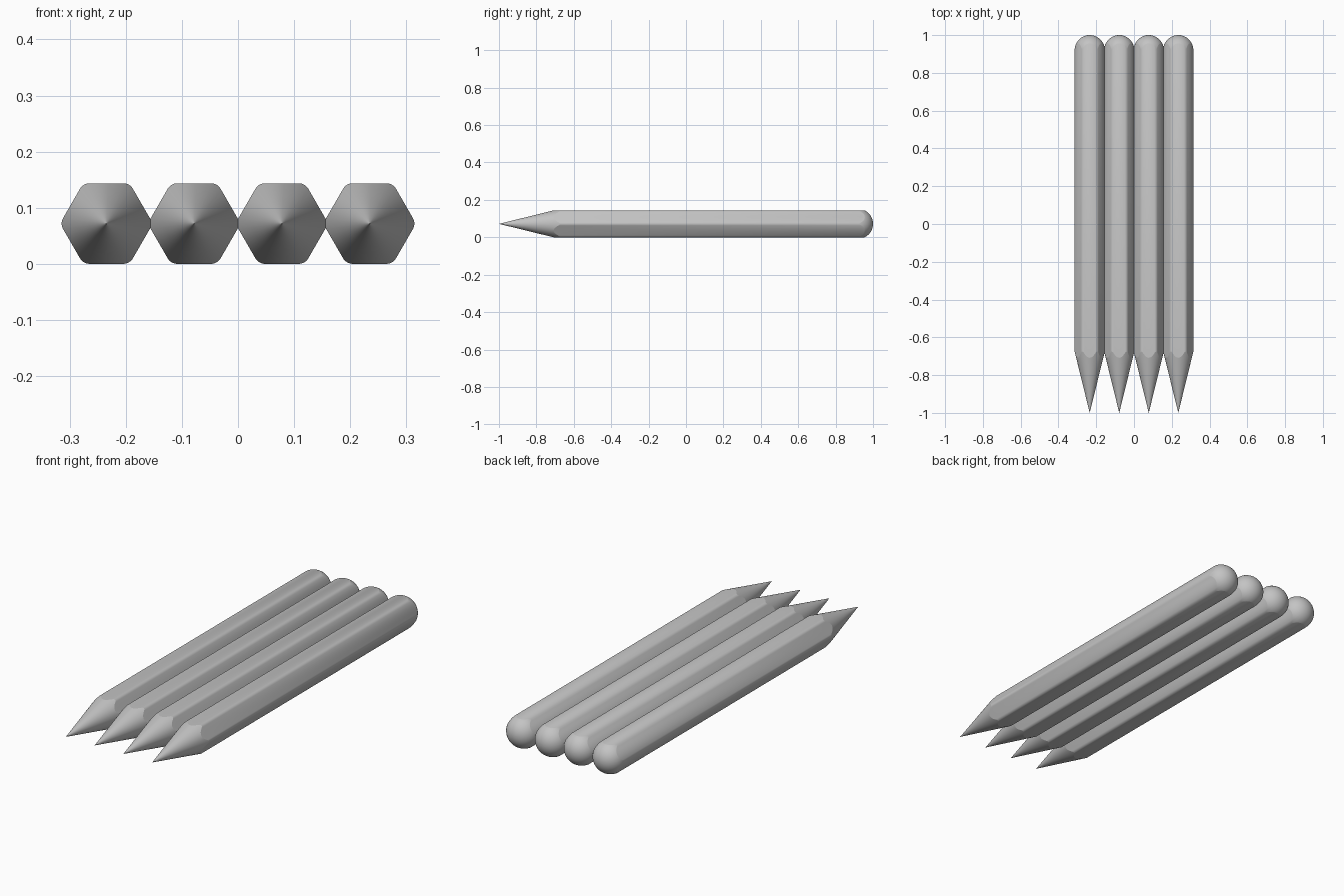
import bpy, bmesh
from math import sin, cos, tan, pi, hypot, sqrt, radians

if "Cube" in bpy.data.objects:
    bpy.data.objects.remove(bpy.data.objects["Cube"])

APOTHEM, FILLET = 0.0718, 0.02      # hexagon half height and edge rounding
SLOPE = 0.246                       # cone radius gained per unit length
DOME_R = 0.0799                     # rounded end
LEAD_R = 0.029
PITCH = 0.1563

grey = bpy.data.materials.new("grey")
grey.diffuse_color = (0.55, 0.55, 0.55, 1)
grey.use_nodes = True
grey.node_tree.nodes["Principled BSDF"].inputs["Base Color"].default_value = grey.diffuse_color


def rounded_hexagon():
    """Outline with a flat on top, filleted corners and subdivided flats."""
    centre_r = (APOTHEM - FILLET) / cos(pi / 6)
    half_flat = (APOTHEM - FILLET) * tan(pi / 6)
    pts = []
    for k in range(6):
        a = k * pi / 3
        for i in range(9):
            t = a - pi / 6 + i * pi / 24
            pts.append((centre_r * cos(a) + FILLET * cos(t),
                        centre_r * sin(a) + FILLET * sin(t)))
        n = a + pi / 6
        for i in range(1, 8):
            s = half_flat * (i / 4 - 1)
            pts.append((APOTHEM * cos(n) - s * sin(n),
                        APOTHEM * sin(n) + s * cos(n)))
    return pts


OUTLINE = rounded_hexagon()


def loft(name, x, rings, start=None, end=None):
    """Skin rings of points, closing the ends to a point where given."""
    bm = bmesh.new()
    loops = [[bm.verts.new(p) for p in ring] for ring in rings]
    n = len(loops[0])
    for a, b in zip(loops, loops[1:]):
        for i in range(n):
            j = (i + 1) % n
            bm.faces.new((a[i], a[j], b[j], b[i]))
    for loop, tip in ((loops[0], start), (loops[-1], end)):
        if tip:
            v = bm.verts.new(tip)
            for i in range(n):
                bm.faces.new((loop[i], loop[(i + 1) % n], v))
    bmesh.ops.recalc_face_normals(bm, faces=bm.faces)
    # open parts: make sure the skin faces away from the axis
    if sum(f.normal.x * f.calc_center_median().x +
           f.normal.z * f.calc_center_median().z for f in bm.faces) < 0:
        bmesh.ops.reverse_faces(bm, faces=bm.faces)
    me = bpy.data.meshes.new(name)
    bm.to_mesh(me)
    bm.free()
    me.materials.append(grey)
    ob = bpy.data.objects.new(name, me)
    ob.location = (x, 0, APOTHEM)
    bpy.context.collection.objects.link(ob)
    bpy.ops.object.select_all(action='DESELECT')
    ob.select_set(True)
    bpy.context.view_layer.objects.active = ob
    bpy.ops.object.shade_smooth_by_angle(angle=radians(30))


def circle_ring(r):
    """Cone ring matching the outline's directions."""
    return [(px / hypot(px, pz) * r, r / SLOPE - 1, pz / hypot(px, pz) * r)
            for px, pz in OUTLINE]


# scalloped edge where the sharpened cone meets the hexagonal body
scallop = [(px, hypot(px, pz) / SLOPE - 1, pz) for px, pz in OUTLINE]


def dome_ring(t):
    """Rounded end: t = 0 lies on the body, t = 1 at the pole."""
    ring = []
    for px, pz in OUTLINE:
        h = hypot(px, pz)
        r = h * cos(t * pi / 2)
        ring.append((px / h * r, 1 - DOME_R + sqrt(max(0, DOME_R**2 - r * r)),
                     pz / h * r))
    return ring


for k in range(4):
    x = (k - 1.5) * PITCH
    loft(f"lead_{k + 1}", x, [circle_ring(LEAD_R * f) for f in (0.03, 0.5, 1)],
         start=(0, -1, 0))
    loft(f"sharpened_cone_{k + 1}", x, [circle_ring(LEAD_R), circle_ring(0.05), scallop])
    loft(f"body_{k + 1}", x, [scallop] + [dome_ring(i / 12) for i in range(12)],
         end=(0, 1, 0))
